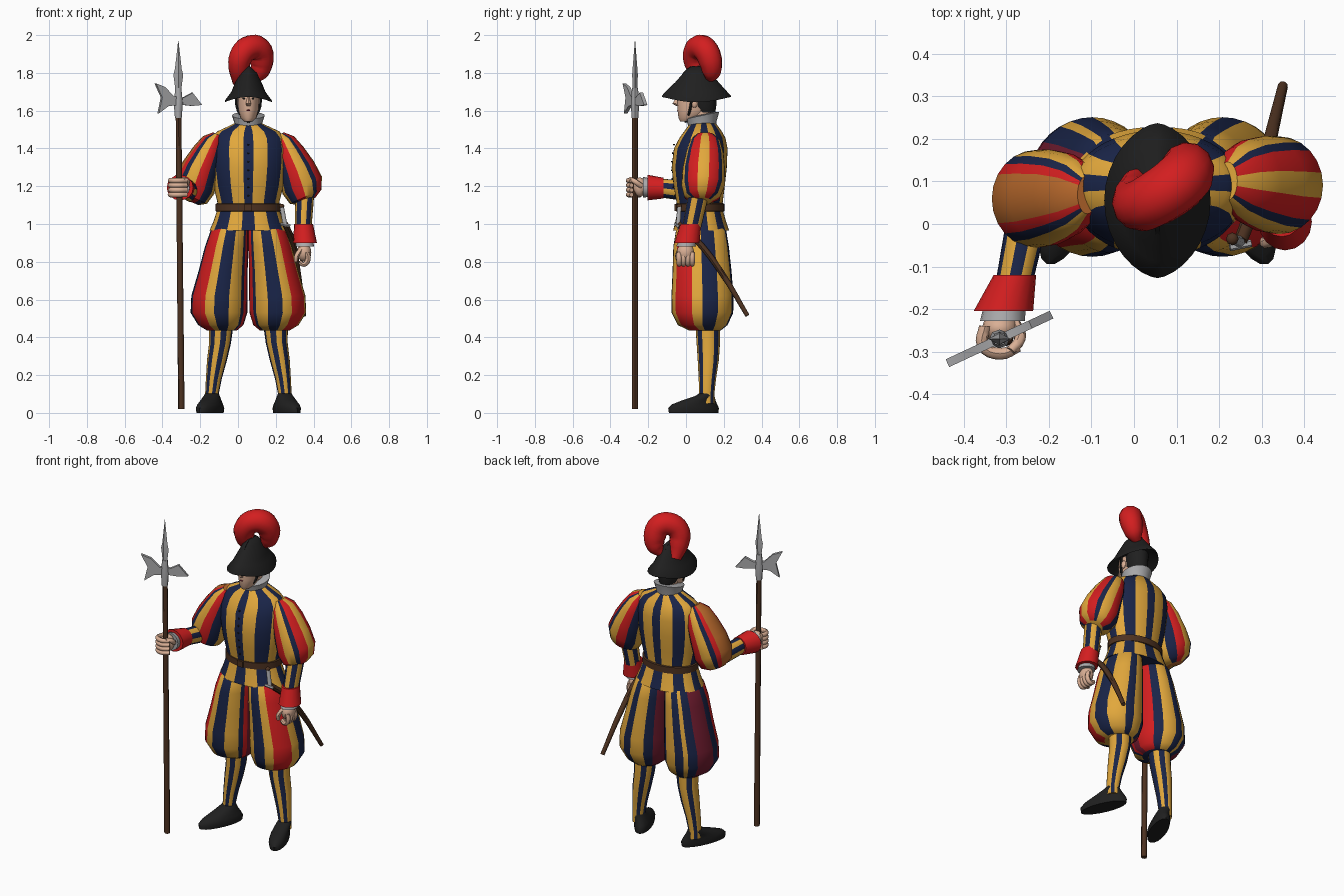
import bpy
import bmesh
from math import sin, cos, pi, radians, copysign
from mathutils import Matrix, Vector

if "Cube" in bpy.data.objects:
    bpy.data.objects.remove(bpy.data.objects["Cube"])

MID = .055  # x of the body's own mirror plane
PALETTE = {
    "N": ("navy", (.01, .018, .065)),
    "Y": ("golden yellow", (.76, .39, .045)),
    "R": ("red", (.65, .013, .014)),
    "M": ("maroon", (.17, .012, .03)),
    "O": ("orange", (.48, .14, .025)),
    "K": ("black", (.014, .014, .014)),
    "S": ("steel grey", (.4, .4, .41)),
    "F": ("skin", (.7, .43, .3)),
    "B": ("brown", (.075, .032, .015)),
}
LETTERS = list(PALETTE)
MATERIALS = []
for label, rgb in PALETTE.values():
    m = bpy.data.materials.new(label)
    m.use_nodes = True
    m.diffuse_color = (*rgb, 1)
    m.node_tree.nodes["Principled BSDF"].inputs["Base Color"].default_value = (*rgb, 1)
    MATERIALS.append(m)
parts = []


def finish(name, mesh, letters):
    """Link a mesh as a part; its face indices refer to the given letters."""
    for letter in letters:
        mesh.materials.append(MATERIALS[LETTERS.index(letter)])
    ob = bpy.data.objects.new(name, mesh)
    bpy.context.scene.collection.objects.link(ob)
    parts.append(ob)


def from_bmesh(name, bm, letters):
    bmesh.ops.recalc_face_normals(bm, faces=bm.faces)
    mesh = bpy.data.meshes.new(name)
    bm.to_mesh(mesh)
    bm.free()
    finish(name, mesh, letters)


def tube(name, rings, pattern, side=1, start=0, rot=None, power=1, droop=0, shift=0):
    """Loft rings (offset from MID, y, z, x radius, y radius); one colour letter per column."""
    bm = bmesh.new()
    n = len(pattern)
    letters = sorted(set(pattern))
    rot = rot or Matrix.Identity(3)
    loops = []
    for dx, cy, cz, ra, rb in rings:
        loop = []
        for i in range(n):
            t = 2 * pi * i / n + start
            c = copysign(abs(cos(t)) ** power, cos(t))
            p = rot @ Vector((ra * c, -rb * sin(t), -droop * ra * c * c)) + Vector((dx, cy + shift, cz))
            loop.append(bm.verts.new((MID + side * p.x, p.y, p.z)))
        loops.append(loop)
    for low, high in zip(loops, loops[1:]):
        for i in range(n):
            j = (i + 1) % n
            f = bm.faces.new((low[i], low[j], high[j], high[i]))
            f.material_index = letters.index(pattern[i])
    for cap in (loops[0], loops[-1]):
        bm.faces.new(cap).material_index = letters.index(pattern[0])
    from_bmesh(name, bm, letters)


def cord(name, points, letter, detail=2):
    """Round strand through points (x, y, z, radius)."""
    cu = bpy.data.curves.new(name, "CURVE")
    cu.dimensions = "3D"
    cu.bevel_depth = 1
    cu.bevel_resolution = detail
    cu.resolution_u = 4
    cu.use_fill_caps = True
    sp = cu.splines.new("BEZIER")
    sp.bezier_points.add(len(points) - 1)
    for bp, (x, y, z, r) in zip(sp.bezier_points, points):
        bp.co = (x, y, z)
        bp.radius = r
        bp.handle_left_type = bp.handle_right_type = "AUTO"
    ob = bpy.data.objects.new(name, cu)
    bpy.context.scene.collection.objects.link(ob)
    bpy.context.view_layer.update()
    mesh = bpy.data.meshes.new_from_object(ob.evaluated_get(bpy.context.evaluated_depsgraph_get()))
    bpy.data.objects.remove(ob)
    mesh.materials.clear()
    finish(name, mesh, letter)


def ball(name, centre, size, letter, segments=12):
    bm = bmesh.new()
    bmesh.ops.create_uvsphere(bm, u_segments=segments, v_segments=segments // 2 + 2, radius=1,
                              matrix=Matrix.LocRotScale(Vector(centre), None, Vector(size)))
    from_bmesh(name, bm, letter)


def plate(name, outline, thick, letter, place):
    """Extrude an outline given in the xz plane, then place it with a matrix."""
    bm = bmesh.new()
    face = bm.faces.new([bm.verts.new((u, -thick / 2, v)) for u, v in outline])
    new = bmesh.ops.extrude_face_region(bm, geom=[face])["geom"]
    bmesh.ops.translate(bm, verts=[v for v in new if isinstance(v, bmesh.types.BMVert)], vec=(0, thick, 0))
    bm.transform(place)
    from_bmesh(name, bm, letter)


# Doublet, skirt and belt: stripes mirrored front to back around the body
half = "N" + "YYY" + "NNNN" + "YYY" + "NNN" + "YYY" + "NNN" + "YYY" + "N"
stripes = half + half[::-1]
tube("doublet", [(0, .075, 1.07, .162, .117), (0, .072, 1.12, .165, .123), (0, .07, 1.2, .185, .135),
                 (0, .07, 1.3, .2, .146), (0, .078, 1.4, .205, .142), (0, .087, 1.455, .195, .122),
                 (0, .09, 1.49, .165, .1), (0, .09, 1.52, .1, .078), (0, .09, 1.54, .06, .06)],
     stripes, start=pi / 2)
tube("doublet_skirt", [(0, .08, .965, .206, .148), (0, .078, 1.01, .186, .135), (0, .075, 1.08, .163, .118)],
     stripes, start=pi / 2, power=.85)
tube("belt", [(0, .075, z, r, r - .045) for z, r in ((1.065, .165), (1.068, .173), (1.107, .173), (1.11, .165))],
     "B" * 32)
plate("buckle", [(-.02, -.018), (.02, -.018), (.02, .018), (-.02, .018)], .009, "B",
      Matrix.Translation((MID, -.056, 1.088)))
for k in range(7):
    ball("button", (MID, -.06 - .015 * sin(pi * k / 6.5), 1.15 + k * .045), (.005, .005, .005), "K", 8)

# Collar, neck and head
tube("collar", [(0, .088, 1.49, .07, .07), (0, .088, 1.53, .072, .076), (0, .088, 1.575, .087, .09),
                (0, .088, 1.58, .06, .06)], "S" * 20, rot=Matrix.Rotation(radians(12), 3, "X"))
tube("neck", [(0, .088, 1.5, .045, .05), (0, .08, 1.62, .045, .055)], "F" * 16)
tube("head", [(0, .005, 1.543, .022, .035), (0, .022, 1.562, .042, .062), (0, .04, 1.605, .055, .085),
              (0, .05, 1.67, .058, .098), (0, .05, 1.74, .055, .09)], "F" * 20)
tube("nose", [(0, -.042, 1.672, .006, .008), (0, -.054, 1.637, .014, .018), (0, -.044, 1.626, .01, .01)], "F" * 8)
tube("hair", [(0, .1, 1.59, .045, .055), (0, .09, 1.62, .058, .07), (0, .088, 1.72, .064, .075)], "K" * 16)
cord("mouth", [(MID - .018, -.032, 1.6, .002), (MID, -.043, 1.602, .004), (MID + .018, -.032, 1.6, .002)], "M", 1)
for side in (1, -1):
    x = MID + side * .023
    ball("eye", (x, -.039, 1.664), (.008, .005, .004), "K", 8)
    cord("eyebrow", [(x - .012, -.04, 1.678, .003), (x + .012, -.04, 1.678, .003)], "B", 1)
    ball("ear", (MID + side * .06, .045, 1.64), (.01, .017, .025), "F", 8)
    cord("chin_strap", [(MID + side * .066, .035, 1.7, .007), (MID + side * .055, .02, 1.6, .007),
                        (MID, -.003, 1.54, .007)], "K", 1)

# Helmet with long drooping brim, comb and feather plume
tube("helmet", [(0, .06, 1.835, .012, .035), (0, .06, 1.81, .045, .065), (0, .058, 1.75, .077, .115),
                (0, .055, 1.72, .09, .145), (0, .055, 1.68, .125, .182), (0, .055, 1.672, .125, .182),
                (0, .055, 1.705, .08, .115)], "K" * 32, power=1.25, droop=.22)
comb = [(cos(a) * .1, sin(a) * .12) for a in (pi * k / 12 for k in range(13))]
plate("helmet_comb", comb, .012, "K", Matrix.Translation((MID, .058, 1.72)) @ Matrix.Rotation(pi / 2, 4, "Z"))
cord("plume", [(.005, .1, 1.745, .033), (.005, .062, 1.82, .055), (.015, .045, 1.885, .062), (.055, .062, 1.93, .066),
               (.108, .1, 1.925, .068), (.125, .13, 1.86, .063), (.112, .135, 1.805, .051),
               (.08, .125, 1.765, .022)], "R", 4)

# Legs: puffed breeches, striped stockings, shoes
left_leg = "YY" + "RRRR" + "YY" + "NNN" + "YYY" + "N" + "RRRMMMM" + "NN" + "YYY" + "NN" + "YYYY" + "NNN"
right_leg = "NN" + "RRRR" + "YY" + "NNN" + "YYY" + "N" + "RMMRRRR" + "NN" + "YYY" + "NN" + "YNN" + "MMMM"
stocking = "YY" + "NN" + "YY" + "NN" + "YY" + "NNN" + "YY" + "NN" + "YYY" + "NN" + "YY"
for side, word, legs in ((1, "left", left_leg), (-1, "right", right_leg)):
    tube(word + "_breeches", [(.093, .08, 1, .075, .1), (.1, .08, .965, .1, .133), (.115, .08, .88, .115, .147),
                              (.134, .085, .75, .13, .156), (.153, .087, .62, .149, .164),
                              (.156, .087, .53, .15, .163), (.146, .088, .465, .12, .132),
                              (.14, .1, .437, .08, .085)], legs, side)
    tube(word + "_stocking", [(.143, .115, .48, .066, .066), (.15, .118, .37, .058, .062),
                              (.166, .118, .28, .053, .056), (.183, .113, .18, .042, .046),
                              (.193, .11, .1, .036, .04), (.193, .11, .05, .036, .04)], stocking, side)
    turn = Matrix.Rotation(radians(23), 3, "Z")
    tube(word + "_shoe", [(.203, .04, 0, .05, .142), (.203, .04, .025, .054, .146), (.202, .045, .045, .05, .13),
                          (.198, .07, .068, .045, .092), (.194, .1, .09, .041, .052),
                          (.193, .108, .102, .036, .041)], "K" * 20, side, rot=turn)

    # Puffed sleeves, tilted outwards
    sleeve = ("YRRNYYRRNNYY" if side > 0 else "OORNYYRRNNYY")
    tube(word + "_sleeve", [(.165, .085, 1.475, .025, .045), (.187, .085, 1.44, .06, .08),
                            (.217, .083, 1.375, .082, .1), (.255, .078, 1.29, .101, .113),
                            (.285, .075, 1.205, .114, .115), (.303, .07, 1.145, .092, .095),
                            (.31, .07, 1.12, .05, .05)],
         sleeve + sleeve[::-1], side, rot=Matrix.Rotation(radians(-24), 3, "Y"), shift=.016 * side)

# Forearms, cuffs and wrist ruffles: left hangs, right reaches forward
forearm = "YYNN" * 5
forward = Matrix.Rotation(pi / 2, 3, "X")
tube("left_forearm", [(.298, .065, 1.15, .05, .055), (.29, .03, .98, .044, .05)], forearm)
tube("left_cuff", [(.292, .025, 1, .05, .055), (.3, .005, .9, .063, .067), (.3, .005, .9, .045, .045)], "R" * 16)
tube("left_ruffle", [(.298, .005, .91, .045, .045), (.298, 0, .88, .05, .052), (.298, 0, .88, .03, .03)], "S" * 16)
tube("right_forearm", [(.3, .04, 1.17, .05, .055), (.335, -.13, 1.19, .044, .05)], forearm, -1, rot=forward)
tube("right_cuff", [(.335, -.12, 1.19, .05, .055), (.362, -.205, 1.193, .07, .068), (.362, -.205, 1.193, .05, .05)],
     "R" * 16, -1, rot=forward)
tube("right_ruffle", [(.36, -.2, 1.193, .05, .05), (.364, -.228, 1.195, .053, .055), (.364, -.228, 1.195, .03, .03)],
     "S" * 16, -1, rot=forward)

# Hands
ball("left_palm", (.35, -.003, .85), (.038, .046, .05), "F")
ball("right_palm", (-.315, -.245, 1.195), (.043, .035, .052), "F")
for k in range(4):
    y = -.036 + k * .023
    cord("left_finger", [(.365, y, .85, .014), (.37, y, .81, .014), (.35, y, .786, .013), (.325, y, .8, .012)], "F")
    z = 1.155 + k * .025
    cord("right_finger", [(-.35, -.24, z, .014), (-.355, -.285, z, .014), (-.315, -.305, z, .014),
                          (-.27, -.288, z, .012)], "F")
cord("left_thumb", [(.335, -.03, .87, .013), (.31, -.045, .83, .013), (.305, -.04, .8, .01)], "F")
cord("right_thumb", [(-.28, -.235, 1.2, .015), (-.268, -.27, 1.225, .014), (-.29, -.298, 1.24, .011)], "F")

# Halberd: shaft, socket, four-sided spike and cross blade
cord("halberd_shaft", [(-.3, -.27, .02, .017), (-.315, -.27, 1.6, .015)], "B")
top = -.316 - MID
tube("halberd_socket", [(top, -.27, 1.56, .018, .018), (top, -.27, 1.64, .024, .022), (top, -.27, 1.72, .016, .016)],
     "S" * 8)
tube("halberd_spike", [(top, -.27, 1.7, .014, .012), (top, -.27, 1.79, .026, .015), (top, -.27, 1.82, .018, .013),
                       (top, -.27, 1.97, .001, .001)], "S" * 4)
plate("halberd_blade", [(-.135, 1.745), (-.098, 1.67), (-.118, 1.585), (-.06, 1.625), (.03, 1.63), (.08, 1.625),
                        (.135, 1.63), (.08, 1.695), (.03, 1.67), (-.03, 1.675), (-.08, 1.725)], .02, "S",
      Matrix.Translation((-.316, -.27, 0)) @ Matrix.Rotation(radians(25), 4, "Z"))

# Short sword in a curved scabbard
cord("scabbard", [(.25, -.04, 1, .016), (.288, .06, .91, .017), (.318, .19, .74, .016), (.35, .325, .515, .012)], "B")
cord("sword_grip", [(.25, -.042, .99, .013), (.232, -.035, 1.09, .012)], "S")
cord("sword_guard", [(.225, -.055, 1, .009), (.275, -.045, .99, .009)], "S", 1)
ball("sword_pommel", (.231, -.035, 1.095), (.015, .015, .012), "B", 8)

# Smooth shading with sharp edges kept
for ob in bpy.context.view_layer.objects:
    ob.select_set(ob in parts)
bpy.context.view_layer.objects.active = parts[0]
bpy.ops.object.shade_smooth_by_angle(angle=radians(45))
